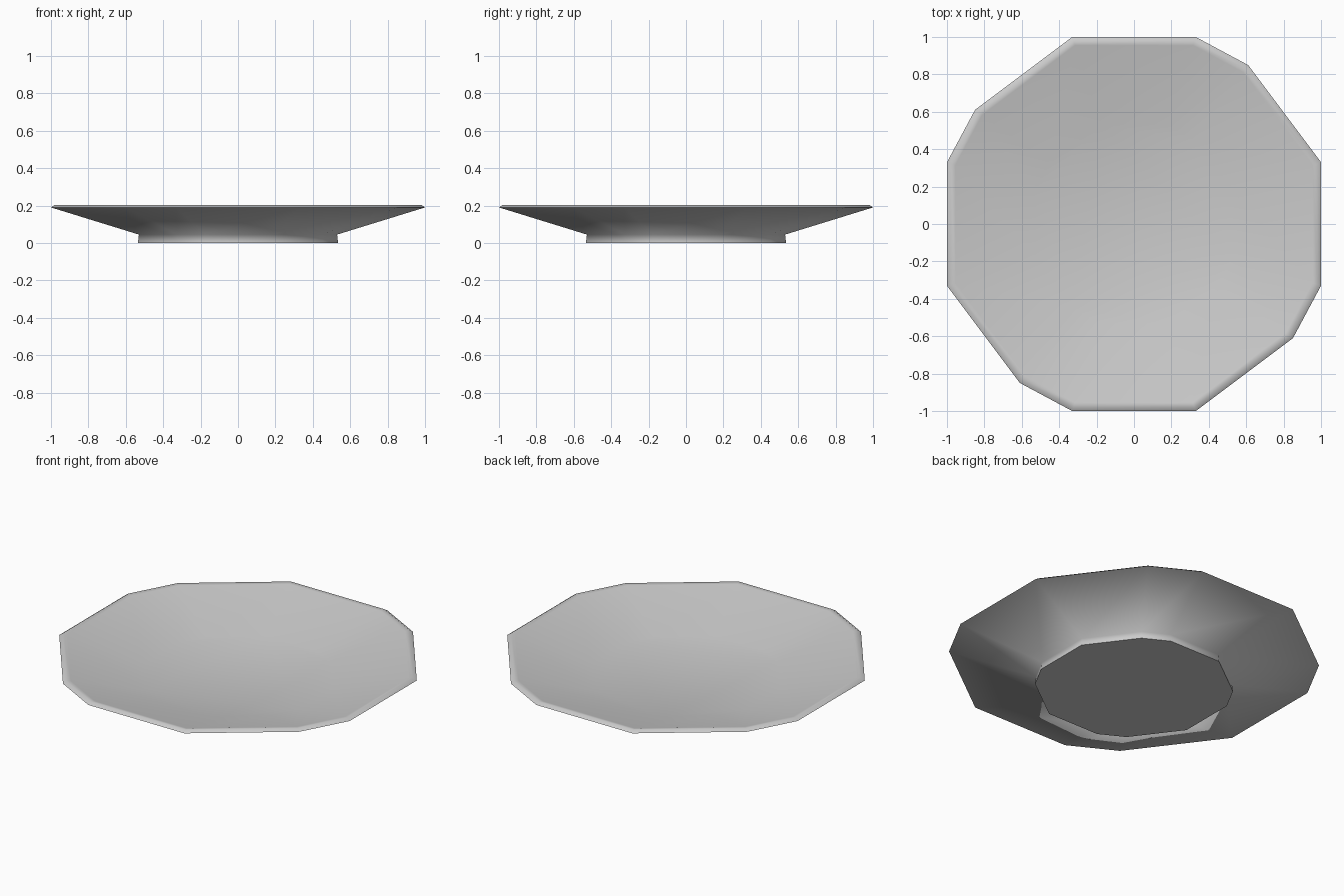
import bpy, bmesh, math
from mathutils import Matrix, Vector

cube = bpy.data.objects.get("Cube")
if cube:
    bpy.data.objects.remove(cube, do_unlink=True)

# Single plain glaze colour
glaze = bpy.data.materials.new("light grey glaze")
glaze.use_nodes = True
colour = (0.6, 0.6, 0.6, 1)
glaze.diffuse_color = colour
glaze.node_tree.nodes["Principled BSDF"].inputs["Base Color"].default_value = colour

# Uneven twelve-sided outline: three corners turned four times
corners = [Vector((1, 0.33)), Vector((0.61, 0.85)), Vector((0.33, 1))]
outline = []
for turn in range(4):
    rotation = Matrix.Rotation(turn * math.pi / 2, 2)
    outline += [rotation @ corner for corner in corners]

# Profile as (scale, height): foot, flared underside, lip, inner slope, floor
profile = [(0.535, 0), (0.53, 0.045), (1, 0.19), (0.98, 0.204),
           (0.955, 0.2), (0.53, 0.075)]

bm = bmesh.new()
rings = [[bm.verts.new((p.x * s, p.y * s, z)) for p in outline] for s, z in profile]
count = len(outline)
for low, high in zip(rings, rings[1:]):
    for i in range(count):
        j = (i + 1) % count
        bm.faces.new((low[i], low[j], high[j], high[i]))
bm.faces.new(rings[0][::-1])
bm.faces.new(rings[-1])
bmesh.ops.recalc_face_normals(bm, faces=bm.faces)

mesh = bpy.data.meshes.new("plate")
bm.to_mesh(mesh)
bm.free()
mesh.materials.append(glaze)
plate = bpy.data.objects.new("plate", mesh)
bpy.context.collection.objects.link(plate)

# Smooth glaze with a crisp foot edge and rim edge
bpy.ops.object.select_all(action="DESELECT")
plate.select_set(True)
bpy.context.view_layer.objects.active = plate
bpy.ops.object.shade_smooth_by_angle(angle=math.radians(80))
